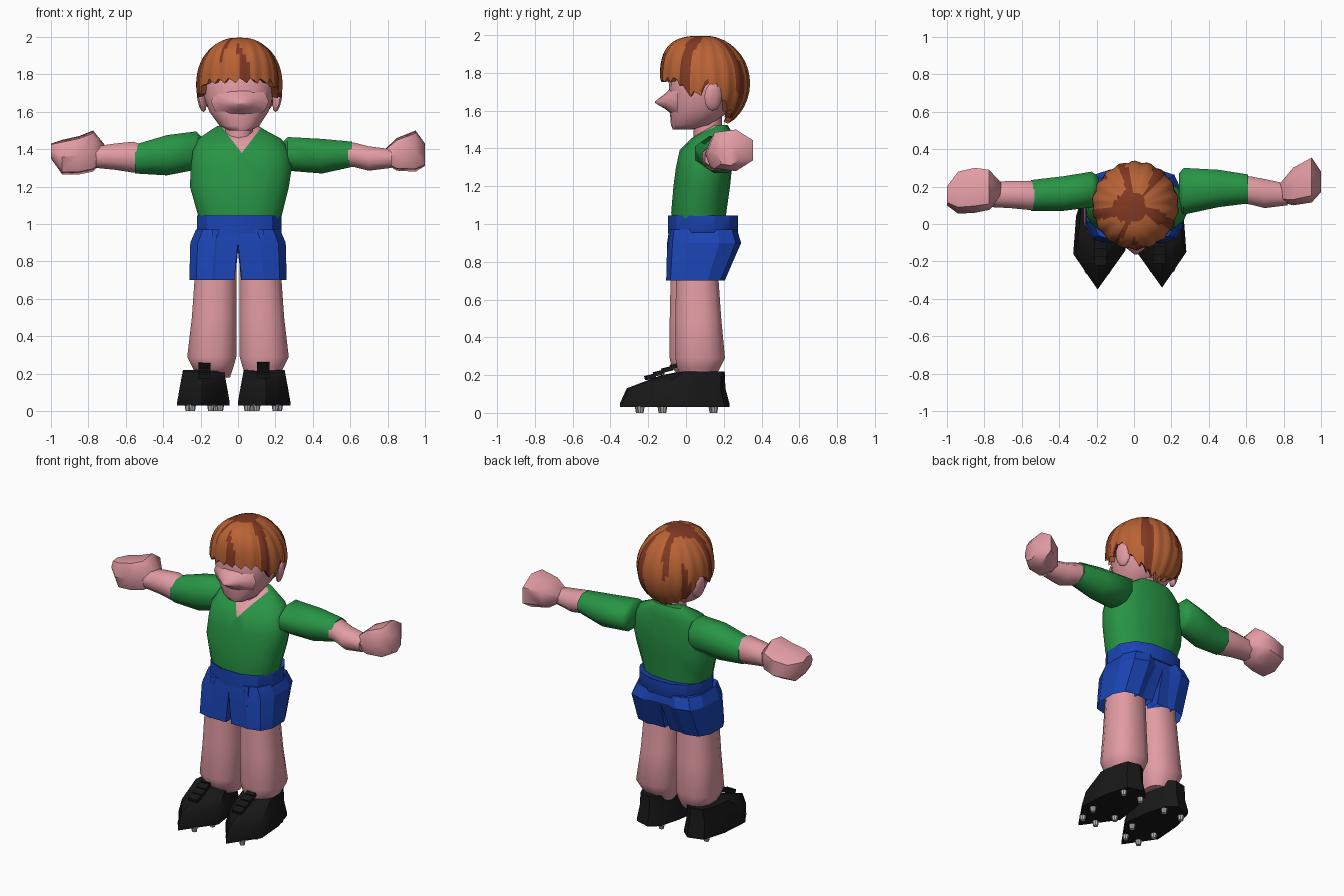
import bpy, bmesh, math
from mathutils import Vector, Matrix

if "Cube" in bpy.data.objects:
    bpy.data.objects.remove(bpy.data.objects["Cube"])


def material(name, rgb):
    m = bpy.data.materials.new(name)
    m.diffuse_color = (*rgb, 1)
    m.use_nodes = True
    m.node_tree.nodes["Principled BSDF"].inputs["Base Color"].default_value = m.diffuse_color
    return m


SKIN = material("skin pink", (0.76, 0.33, 0.37))
GREEN = material("shirt green", (0.021, 0.30, 0.06))
BLUE = material("shorts blue", (0.011, 0.058, 0.46))
BLACK = material("boot black", (0.009, 0.009, 0.009))
METAL = material("stud grey", (0.45, 0.45, 0.45))
ORANGE = material("hair orange", (0.49, 0.125, 0.036))
BROWN = material("hair brown", (0.22, 0.04, 0.016))


def finish(bm, name, mats, angle=40):
    """Turn a bmesh into a named object with smooth shading by angle."""
    bmesh.ops.recalc_face_normals(bm, faces=bm.faces)
    me = bpy.data.meshes.new(name)
    bm.to_mesh(me)
    bm.free()
    for m in mats:
        me.materials.append(m)
    for p in me.polygons:
        p.use_smooth = True
    me.set_sharp_from_angle(angle=math.radians(angle))
    ob = bpy.data.objects.new(name, me)
    bpy.context.collection.objects.link(ob)
    return ob


def skin_rings(bm, rings, start=True, end=True):
    """Bridge lists of points with quads and cap the ends."""
    vs = [[bm.verts.new(p) for p in r] for r in rings]
    n = len(vs[0])
    for a, b in zip(vs, vs[1:]):
        for i in range(n):
            j = (i + 1) % n
            bm.faces.new((a[i], a[j], b[j], b[i]))
    if start:
        bm.faces.new(vs[0])
    if end:
        bm.faces.new(vs[-1])


def ring(axis, r, n, power):
    """Superellipse ring: r = (position, min1, max1, min2, max2)."""
    pos, a0, a1, b0, b1 = r
    out = []
    for i in range(n):
        t = math.tau * (i + 0.5) / n
        c, s = math.cos(t), math.sin(t)
        scale = 1 / max(abs(math.cos(math.tau / 2 / n)), 0.9) if n < 10 else 1
        u = math.copysign(min(1, abs(c) ** power * scale), c)
        v = math.copysign(min(1, abs(s) ** power * scale), s)
        p, q = (a0 + a1 + u * (a1 - a0)) / 2, (b0 + b1 + v * (b1 - b0)) / 2
        out.append((p, q, pos) if axis == 'z' else (pos, p, q))
    return out


def loft_bm(axis, rings, n=12, power=1.0, **caps):
    bm = bmesh.new()
    skin_rings(bm, [ring(axis, r, n, power) for r in rings], **caps)
    return bm


def loft(name, mat, axis, rings, n=12, power=1.0, angle=60, **caps):
    return finish(loft_bm(axis, rings, n, power, **caps), name, [mat], angle)


# Shirt body, with the V neck cut in and coloured as skin
bm = loft_bm('z', [(1.0, -.205, .225, -.07, .21), (1.06, -.22, .24, -.08, .215),
                   (1.2, -.26, .275, -.068, .235), (1.3, -.255, .29, -.055, .245),
                   (1.39, -.245, .275, -.035, .245), (1.455, -.215, .235, .03, .24),
                   (1.50, -.15, .15, .10, .235), (1.525, -.11, .11, .15, .22)], 20, .85)
for s in (-1, 1):
    bmesh.ops.bisect_plane(bm, geom=bm.verts[:] + bm.edges[:] + bm.faces[:],
                           plane_co=(.02, 0, 1.38), plane_no=(1.3 * s, 0, -1))
for f in bm.faces:
    c = f.calc_center_median()
    if c.y < .16 and c.z - 1.38 > 1.3 * abs(c.x - .02):
        f.material_index = 1
finish(bm, "shirt", [GREEN, SKIN])

# Sleeves, forearms and fists
loft("left_sleeve", GREEN, 'x', [(-.19, .12, .25, 1.31, 1.46), (-.225, .09, .28, 1.29, 1.495),
     (-.38, .07, .255, 1.26, 1.475), (-.55, .07, .235, 1.27, 1.425)], 8)
loft("left_forearm", SKIN, 'x', [(-.5, .08, .22, 1.28, 1.42), (-.56, .075, .23, 1.275, 1.44),
     (-.66, .085, .23, 1.29, 1.43), (-.76, .09, .225, 1.30, 1.415)], 8)
loft("left_fist", SKIN, 'x', [(-.71, .14, .22, 1.34, 1.42), (-.775, .075, .29, 1.28, 1.5),
     (-.85, .06, .30, 1.265, 1.47), (-.94, .055, .28, 1.265, 1.45),
     (-1.0, .10, .20, 1.35, 1.43)], 7, angle=45)
loft("right_sleeve", GREEN, 'x', [(.24, .1, .27, 1.31, 1.44), (.265, .05, .30, 1.285, 1.465),
     (.45, .09, .29, 1.27, 1.455), (.61, .11, .265, 1.305, 1.44)], 8)
loft("right_forearm", SKIN, 'x', [(.55, .11, .26, 1.31, 1.43), (.62, .105, .255, 1.305, 1.435),
     (.7, .085, .24, 1.285, 1.415), (.82, .10, .215, 1.30, 1.40)], 8)
loft("right_fist", SKIN, 'x', [(.775, .12, .21, 1.33, 1.39), (.85, .10, .30, 1.285, 1.46),
     (.95, .115, .355, 1.28, 1.5), (1.0, .17, .28, 1.31, 1.43)], 7, angle=45)

# Waistband, shorts and legs
loft("waistband", BLUE, 'z', [(.95, -.22, .235, -.10, .275), (.96, -.225, .24, -.10, .28),
     (1.045, -.225, .24, -.10, .28), (1.03, -.20, .215, -.07, .25)], 12, .85, 30)
for side, x, y in (("left", -1, -.03), ("right", 1, 0)):
    def span(a, b):
        return (a, b) if x > 0 else (-b, -a)
    loft(side + "_shorts_leg", BLUE, 'z', [(.70, *span(.012, .265), -.105, .205),
         (.9, *span(-.01, .26), -.10, .292), (.97, *span(-.03, .23), -.09, .27)],
         10, .75, 20, start=False)
    # inner panel squares off the inside of each leg
    bm = bmesh.new()
    skin_rings(bm, [[(x * a, f, z), (x * .14, f, z), (x * .14, b, z), (x * a, b, z)]
                    for a, f, b, z in ((.02, -.10, .195, .7), (.0, -.097, .27, .9), (0, -.09, .26, .97))],
               start=False)
    finish(bm, side + "_shorts_inner_panel", [BLUE], 20)
    loft(side + "_leg", SKIN, 'z', [(.18, *span(.04, .22), -.02, .15),
         (.24, *span(.02, .25), -.05 + y, .185), (.29, *span(.005, .275), -.06 + y, .21 + y / 2),
         (.5, *span(.005, .25), -.06 + y, .19), (.92, *span(.005, .22), -.05 + y, .16)], 12, .8)

# Neck, head, nose and ears
loft("neck", SKIN, 'z', [(1.40, -.07, .08, .04, .19), (1.58, -.07, .08, .04, .19)], 10)
loft("head", SKIN, 'z', [(1.50, -.05, .07, -.07, .03), (1.525, -.10, .115, -.08, .14),
     (1.60, -.155, .165, -.086, .23), (1.68, -.185, .19, -.09, .28),
     (1.78, -.19, .2, -.088, .29), (1.9, -.14, .15, -.04, .24)], 18, .85, 60)
bm = bmesh.new()
skin_rings(bm, [[(.01 + .155 * w * math.cos(t), y, 1.645 + h * w * math.sin(t) + dz)
                 for t in [math.tau * i / 12 for i in range(12)]]
                for w, y, h, dz in ((1, -.045, .10, .01), (.5, -.108, .085, .005), (.05, -.163, .1, 0))])
finish(bm, "nose", [SKIN], 89)
for s in (-1, 1):
    bm = bmesh.new()
    mat = (Matrix.Translation((.008 + s * .202, .145, 1.675)) @ Matrix.Rotation(s * .3, 4, 'Z')
           @ Matrix.Rotation(s * .15, 4, 'Y') @ Matrix.Diagonal((.022, .05, .078, 1)))
    bmesh.ops.create_uvsphere(bm, u_segments=10, v_segments=6, radius=1, matrix=mat)
    finish(bm, "left_ear" if s < 0 else "right_ear", [SKIN], 60)

# Hair: cap whose jagged hem height follows the direction around the head
HEM = [(0, 1.765), (50, 1.76), (70, 1.685), (86, 1.69), (97, 1.755),
       (108, 1.72), (122, 1.62), (150, 1.56), (180, 1.54)]


def hem_height(deg):
    for (a, za), (b, zb) in zip(HEM, HEM[1:]):
        if deg <= b:
            return za + (zb - za) * (deg - a) / (b - a)
    return HEM[-1][1]


N, K = 72, 14
grid = []
for k in range(K + 2):
    row = []
    for i in range(N):
        t = math.tau * i / N
        deg = min(math.degrees(t), 360 - math.degrees(t))
        e = 1 - .35 * max(0, math.cos(t))
        h = (hem_height(deg) - 1.745 + (.015, .003, -.012)[i % 3]) / .252
        end = math.acos(math.copysign(abs(h) ** (1 / e), h))
        phi = .12 + (end - .12) * min(k, K) / K
        r = abs(math.sin(phi)) ** e * (1 + (.022, .012, -.02, -.005)[i % 4] * min(1, k / 6))
        c = math.cos(phi)
        z = 1.745 + .252 * math.copysign(abs(c) ** e, c)
        if k > K:          # turn the hem inwards to the scalp
            r *= .8
            z += .01
        row.append((.007 + .229 * r * math.sin(t), .1 - .234 * r * math.cos(t), z))
    grid.append(row)
bm = bmesh.new()
skin_rings(bm, grid, end=False)
for f in bm.faces:         # darker crown and streaks
    c = f.calc_center_median() - Vector((.007, .1, 1.74))
    t = math.atan2(c.x, -c.y)
    streak = (math.sin(5 * t + 1.2 + 4 * c.z) + .8 * math.sin(8 * t - 5 * c.z)
              + .6 * math.sin(13 * t + 9 * c.z))
    crown = math.hypot(c.x + .03, c.y + .01) < .085
    if (crown and c.z > .15) or streak > .75:
        f.material_index = 1
finish(bm, "hair", [ORANGE, BROWN], 30)

# Boots with laces and studs
SOLE = [(.15, -.34), (.28, -.15), (.265, .05), (.22, .2), (.12, .23), (.06, .18), (.02, .03), (0, -.13)]
for side, sx, ox, oy in (("left", -1, -.045, -.01), ("right", 1, 0, 0)):
    def put(x, y, z):
        return (sx * x + ox, y + oy, z)
    bm = bmesh.new()
    skin_rings(bm, [[put(x, y, .03) for x, y in SOLE], [put(x, y, .05) for x, y in SOLE],
                    [put(.14 + (x - .14) * .9, .02 + (y - .02) * .9, .13) for x, y in SOLE],
                    [put(.14 + (x - .14) * .78, -.12 + (y + .34) * .57, .2 + .02 * (y > -.2))
                     for x, y in SOLE]])
    finish(bm, side + "_boot", [BLACK], 50)
    bm = bmesh.new()
    for k in range(4):
        m = (Matrix.Translation(put(.135, -.185 + .045 * k, .19 + .02 * k))
             @ Matrix.Rotation(.25, 4, 'X') @ Matrix.Diagonal((.065, .05, .022, 1)))
        bmesh.ops.create_cube(bm, size=1, matrix=m)
    finish(bm, side + "_laces", [BLACK])
    bm = bmesh.new()
    for y, xs in ((-.24, (.1, .2)), (-.12, (.05, .22)), (.15, (.075, .205))):
        for x in xs:
            bmesh.ops.create_cone(bm, cap_ends=True, segments=8, radius1=.015, radius2=.021,
                                  depth=.035, matrix=Matrix.Translation(put(x, y, .0175)))
    finish(bm, side + "_studs", [METAL])
